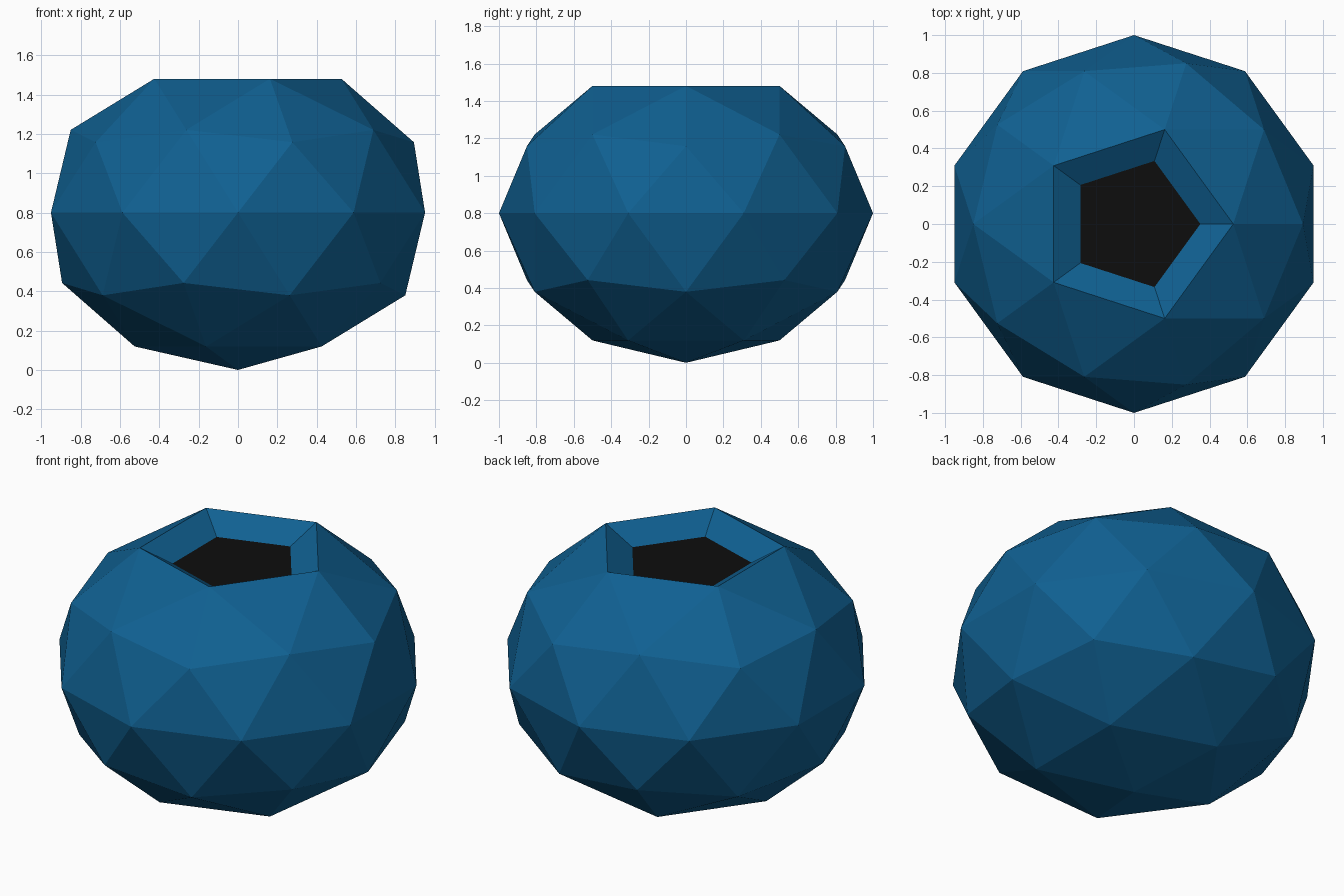
import bpy, bmesh, math
from mathutils import Matrix

if "Cube" in bpy.data.objects:
    bpy.data.objects.remove(bpy.data.objects["Cube"])

def material(name, rgb):
    m = bpy.data.materials.new(name)
    m.diffuse_color = (*rgb, 1.0)
    m.use_nodes = True
    m.node_tree.nodes["Principled BSDF"].inputs["Base Color"].default_value = m.diffuse_color
    return m

SQUASH = 0.8          # vertical flattening of the faceted ball
OPENING_R = 0.31      # corner radius of the inner pentagon
LIP_DEPTH = 0.095     # how far the lip slopes down

# Faceted pot body: a squashed low-poly ball standing on its lowest point
bm = bmesh.new()
bmesh.ops.create_icosphere(bm, subdivisions=2, radius=1.0)
bmesh.ops.transform(bm, verts=bm.verts, matrix=Matrix.Translation((0, 0, SQUASH))
                    @ Matrix.Diagonal((1, 1, SQUASH, 1)))

# Flatten the top into one pentagon
peak = max(bm.verts, key=lambda v: v.co.z)
bmesh.ops.dissolve_verts(bm, verts=[peak])
top = max(bm.faces, key=lambda f: f.calc_center_median().z)
rim_r = max(v.co.xy.length for v in top.verts)

# Sloping lip, then the dark filling inside it
bmesh.ops.inset_individual(bm, faces=[top], depth=-LIP_DEPTH,
                           thickness=(rim_r - OPENING_R) * math.cos(math.pi / 5))
for f in bm.faces:
    f.smooth = False
    f.material_index = 0
top.material_index = 1

mesh = bpy.data.meshes.new("faceted_pot")
bm.to_mesh(mesh)
bm.free()
mesh.materials.append(material("deep blue", (0.005, 0.117, 0.285)))
mesh.materials.append(material("black filling", (0.004, 0.004, 0.004)))
pot = bpy.data.objects.new("faceted_pot", mesh)
bpy.context.collection.objects.link(pot)
